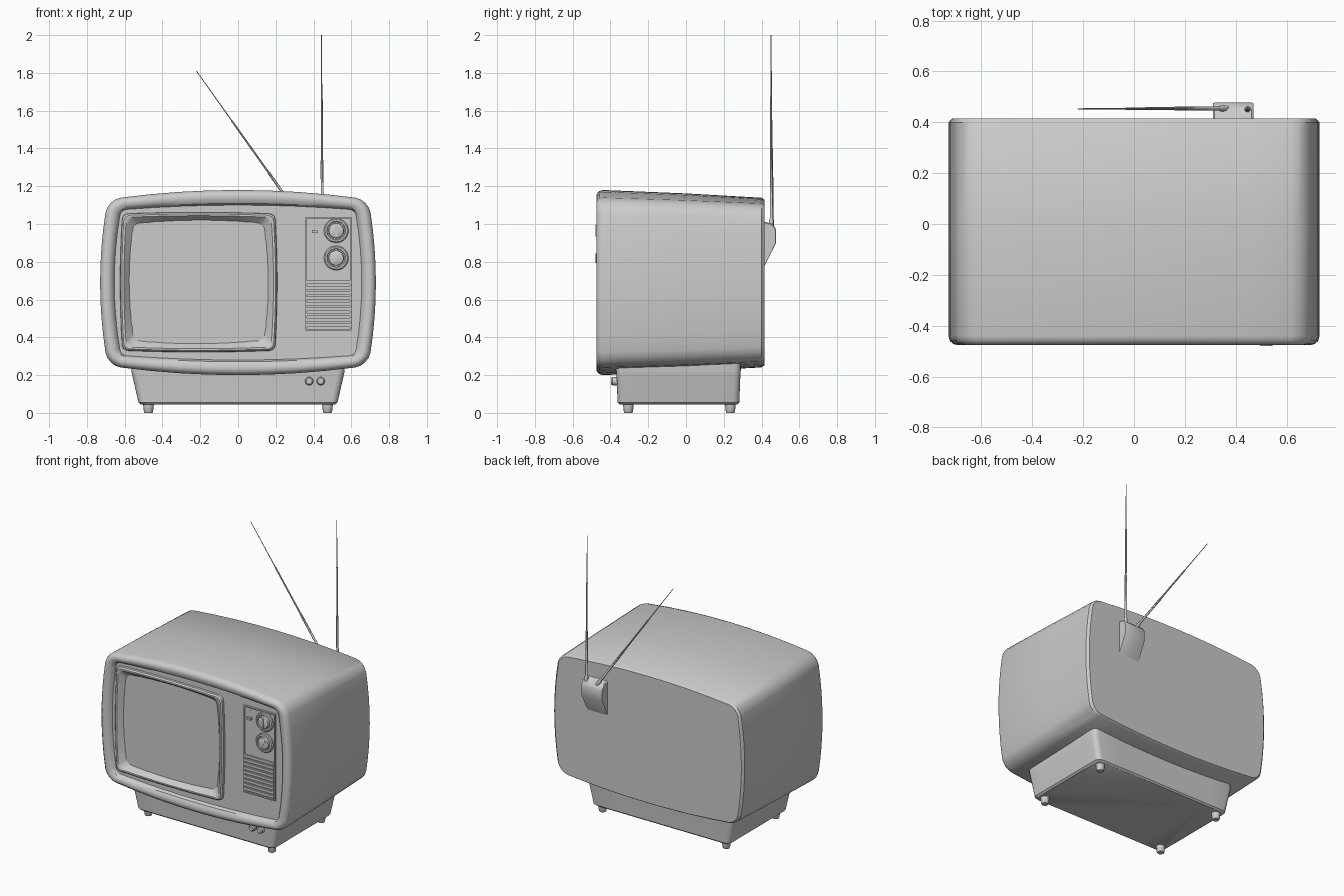
import bpy, bmesh
from math import cos, sin, pi, radians
from mathutils import Vector


def loft(name, rings, angle=35):
    """Closed solid skinned through rings of equal point count."""
    bm = bmesh.new()
    loops = [[bm.verts.new(p) for p in ring] for ring in rings]
    n = len(loops[0])
    for a, b in zip(loops, loops[1:]):
        for i in range(n):
            bm.faces.new((a[i], a[(i + 1) % n], b[(i + 1) % n], b[i]))
    bm.faces.new(loops[0])
    bm.faces.new(loops[-1])
    bmesh.ops.recalc_face_normals(bm, faces=bm.faces[:])
    me = bpy.data.meshes.new(name)
    bm.to_mesh(me)
    bm.free()
    ob = bpy.data.objects.new(name, me)
    bpy.context.collection.objects.link(ob)
    bpy.ops.object.select_all(action='DESELECT')
    ob.select_set(True)
    bpy.context.view_layer.objects.active = ob
    bpy.ops.object.shade_smooth_by_angle(angle=radians(angle))
    return ob


def outline(hw, hh, r, bu=0, bv=0, edge=8, arc=4):
    """Rounded rectangle whose sides bulge outward by bu / bv."""
    pts = []
    corners = [(1, 1), (-1, 1), (-1, -1), (1, -1)]
    for k, (sx, sy) in enumerate(corners):
        cx, cy = sx * (hw - r), sy * (hh - r)
        for i in range(arc + 1):
            t = (k + i / arc) * pi / 2
            pts.append((cx + r * cos(t), cy + r * sin(t)))
        nx, ny = corners[(k + 1) % 4]
        t = (k + 1) * pi / 2
        x0, y0 = pts[-1]
        x1, y1 = nx * (hw - r) + r * cos(t), ny * (hh - r) + r * sin(t)
        for i in range(1, edge):
            f = i / edge
            pts.append((x0 + (x1 - x0) * f, y0 + (y1 - y0) * f))
    return [(u + bu * u / hw * (1 - (v / hh) ** 2),
             v + bv * v / hh * (1 - (u / hw) ** 2)) for u, v in pts]


def upright(y, hw, hh, r, bu=0, bv=0, cx=0, cz=0.69):
    return [(cx + u, y, cz + v) for u, v in outline(hw, hh, r, bu, bv)]


def turn(name, p0, p1, profile, n=20):
    """Round part along p0-p1; profile holds (fraction, radius)."""
    p0, p1 = Vector(p0), Vector(p1)
    d = p1 - p0
    q = d.to_track_quat('Z', 'Y')
    return loft(name, [[p0 + d * t + q @ Vector((r * cos(2 * pi * i / n), r * sin(2 * pi * i / n), 0))
                        for i in range(n)] for t, r in profile])


def box(name, x0, x1, y0, y1, z0, z1):
    return loft(name, [[(x0, y, z0), (x1, y, z0), (x1, y, z1), (x0, y, z1)] for y in (y0, y1)])


# Cabinet: back, sides, rolled front rim, face panel and tube pocket
SX, SZ = -0.208, 0.692
loft("cabinet", [
    upright(0.415, 0.677, 0.402, 0.06, 0.038, 0.037),
    upright(0.40, 0.69, 0.411, 0.07, 0.04, 0.038),
    upright(0.0, 0.69, 0.427, 0.07, 0.04, 0.045),
    upright(-0.44, 0.69, 0.44, 0.07, 0.04, 0.05),
    upright(-0.46, 0.684, 0.435, 0.068, 0.04, 0.049),
    upright(-0.472, 0.672, 0.425, 0.06, 0.039, 0.045),
    upright(-0.475, 0.66, 0.415, 0.05, 0.038, 0.04),
    upright(-0.472, 0.645, 0.403, 0.045, 0.037, 0.033),
    upright(-0.462, 0.63, 0.392, 0.04, 0.036, 0.027),
    upright(-0.44, 0.62, 0.385, 0.03, 0.035, 0.025),
    upright(-0.44, 0.385, 0.343, 0.02, 0.012, 0.008, SX, SZ),
    upright(-0.36, 0.385, 0.343, 0.02, 0.012, 0.008, SX, SZ),
])

# Screen surround and domed picture tube
loft("screen_surround", [
    upright(-0.43, 0.405, 0.363, 0.03, 0.012, 0.008, SX, SZ),
    upright(-0.455, 0.403, 0.361, 0.03, 0.012, 0.008, SX, SZ),
    upright(-0.464, 0.395, 0.353, 0.03, 0.012, 0.008, SX, SZ),
    upright(-0.464, 0.383, 0.343, 0.03, 0.013, 0.009, SX, SZ),
    upright(-0.455, 0.372, 0.334, 0.03, 0.014, 0.01, SX, SZ),
    upright(-0.405, 0.317, 0.284, 0.03, 0.033, 0.026, SX, SZ + 0.003),
])
loft("screen", [upright(-0.43 + 0.027 * s * s, 0.317 * s, 0.284 * s, 0.03 * s,
                        0.033 * s, 0.026 * s, SX, SZ + 0.003)
                for s in (1, 0.85, 0.7, 0.5, 0.3, 0.1)])

# Control plate with raised border
box("control_plate", 0.358, 0.60, -0.445, -0.43, 0.437, 1.038)
for side, x in (("left", 0.358), ("right", 0.592)):
    box(f"plate_border_{side}", x, x + 0.008, -0.453, -0.435, 0.437, 1.038)
for side, z in (("bottom", 0.437), ("top", 1.03)):
    box(f"plate_border_{side}", 0.358, 0.60, -0.453, -0.435, z, z + 0.008)

# Tuning knobs with grips
for k, z in enumerate((0.965, 0.82)):
    turn(f"dial_{k + 1}", (0.52, -0.44, z), (0.52, -0.474, z),
         [(0, 0.065), (0.4, 0.065), (0.55, 0.059), (0.55, 0.05), (0.42, 0.047),
          (0.42, 0.041), (0.9, 0.039), (1, 0.034)], 28)
    tilt = Vector((0.0, 0, 1)) if k == 0 else Vector((0.7, 0, 0.7))
    side = Vector((tilt.z, 0, -tilt.x))
    c = Vector((0.52, 0, z))
    loft(f"dial_grip_{k + 1}", [[c + Vector((0, y, 0)) + side * a * 0.006 + tilt * b * 0.03
                                 for a, b in ((-1, -1), (1, -1), (1, 1), (-1, 1))]
                                for y in (-0.47, -0.479)])

# Volume slider
box("slider_track", 0.403, 0.409, -0.449, -0.44, 0.753, 1.01)
box("slider_handle", 0.392, 0.42, -0.465, -0.44, 0.953, 0.969)

# Speaker slats
for i in range(9):
    z = 0.455 + i * 0.0285
    box(f"speaker_slat_{i + 1}", 0.366, 0.592, -0.456, -0.44, z, z + 0.018)

# Pedestal
loft("pedestal", [[(u, v - 0.04, z) for u, v in outline(hw, hd, 0.035)]
                  for z, hw, hd in ((0.045, 0.515, 0.312), (0.055, 0.527, 0.322),
                                    (0.20, 0.56, 0.328), (0.225, 0.565, 0.33), (0.30, 0.565, 0.33))])

# Feet
for x in (-0.474, 0.474):
    for y in (-0.305, 0.235):
        turn("foot", (x, y, 0), (x, y, 0.05), [(0, 0.021), (0.1, 0.024), (0.8, 0.028), (1, 0.028)], 16)

# Pedestal buttons
for i, x in enumerate((0.377, 0.438)):
    turn(f"button_{i + 1}", (x, -0.35, 0.168), (x, -0.397, 0.168),
         [(0, 0.022), (0.85, 0.022), (1, 0.016)], 16)

# Antenna housing on the back
side_profile = [(0.40, 1.015), (0.45, 1.003), (0.47, 0.985), (0.477, 0.965), (0.477, 0.90), (0.40, 0.745)]
loft("antenna_housing", [[(x, 0.43 + (y - 0.43) * s, 0.9 + (z - 0.9) * s) for y, z in side_profile]
                         for x, s in ((0.311, 0.95), (0.317, 1), (0.463, 1), (0.469, 0.95))])

# Telescopic antennas
rod = [(0, 0.012), (0.04, 0.012), (0.05, 0.008), (0.35, 0.0075), (0.352, 0.0055),
       (0.68, 0.005), (0.682, 0.003), (1, 0.002)]
turn("antenna_upright", (0.447, 0.452, 0.98), (0.442, 0.45, 2.0), rod, 10)
turn("antenna_tilted", (0.366, 0.455, 0.985), (-0.22, 0.453, 1.81), rod, 10)
